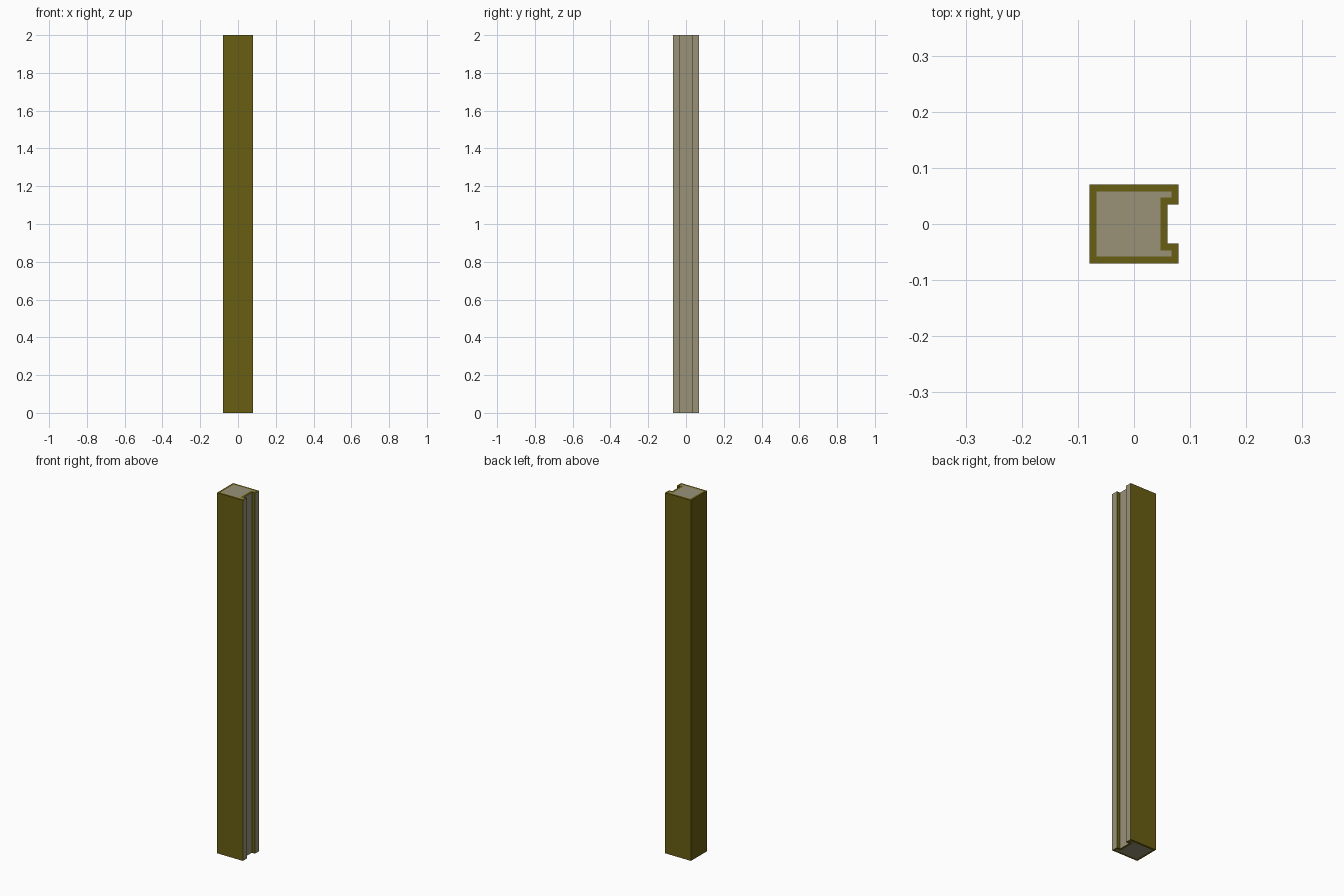
import bpy
import bmesh

if "Cube" in bpy.data.objects:
    bpy.data.objects.remove(bpy.data.objects["Cube"])

HEIGHT = 2.0
HX, HY = 0.0795, 0.07      # half width and half depth
SLOT_X, SLOT_Y = 0.06, 0.035  # slot back and half opening
RIM = 0.0125


def material(name, color):
    m = bpy.data.materials.new(name)
    m.diffuse_color = color
    m.use_nodes = True
    m.node_tree.nodes["Principled BSDF"].inputs["Base Color"].default_value = m.diffuse_color
    return m


# Cross-section: a box with a channel cut into its right side
half = [(-HX, HY), (HX, HY), (HX, SLOT_Y), (SLOT_X, SLOT_Y)]
profile = half + [(x, -y) for x, y in reversed(half)]

bm = bmesh.new()
base = bm.faces.new([bm.verts.new((x, y, 0)) for x, y in profile])
ext = bmesh.ops.extrude_face_region(bm, geom=[base], use_keep_orig=True)
top_verts = [g for g in ext["geom"] if isinstance(g, bmesh.types.BMVert)]
bmesh.ops.translate(bm, verts=top_verts, vec=(0, 0, HEIGHT))
bmesh.ops.recalc_face_normals(bm, faces=bm.faces[:])
bm.normal_update()

# Inset both ends: olive rim around a beige core
caps = [f for f in bm.faces if abs(f.normal.z) > 0.9]
bmesh.ops.inset_individual(bm, faces=caps, thickness=RIM, use_even_offset=True)
for f in caps:
    f.material_index = 1

# Faces on the slotted side are beige too
for f in bm.faces:
    if f.normal.x > 0.9:
        f.material_index = 1

mesh = bpy.data.meshes.new("slotted_post")
bm.to_mesh(mesh)
bm.free()
mesh.materials.append(material("olive", (0.14, 0.11, 0.006, 1)))
mesh.materials.append(material("beige", (0.32, 0.29, 0.19, 1)))
post = bpy.data.objects.new("slotted_post", mesh)
bpy.context.collection.objects.link(post)
